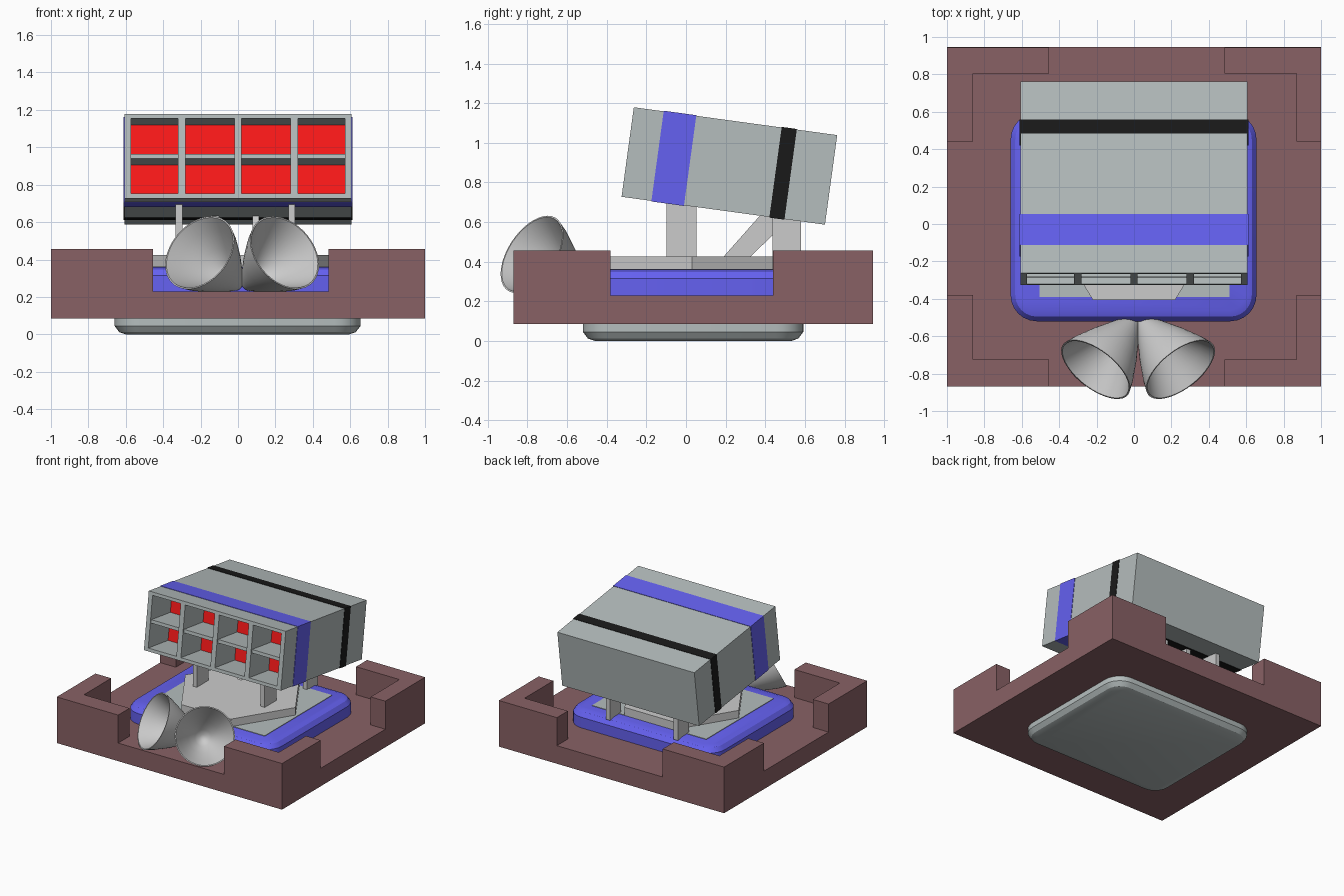
import bpy, bmesh
from math import sin, cos, pi, radians
from mathutils import Matrix, Vector

if "Cube" in bpy.data.objects:
    bpy.data.objects.remove(bpy.data.objects["Cube"])


def material(name, rgb):
    m = bpy.data.materials.new(name)
    m.diffuse_color = (*rgb, 1)
    m.use_nodes = True
    m.node_tree.nodes["Principled BSDF"].inputs["Base Color"].default_value = m.diffuse_color
    return m


BROWN = material("brown", (0.25, 0.12, 0.13))
BLUE = material("blue", (0.13, 0.12, 0.88))
STEEL = material("steel", (0.46, 0.51, 0.51))
RED = material("red", (1.0, 0.01, 0.01))
BLACK = material("black", (0.01, 0.01, 0.01))


def finish(name, bm, mat=None, matrix=None):
    bmesh.ops.recalc_face_normals(bm, faces=bm.faces[:])
    me = bpy.data.meshes.new(name)
    bm.to_mesh(me)
    bm.free()
    ob = bpy.data.objects.new(name, me)
    bpy.context.collection.objects.link(ob)
    if mat:
        me.materials.append(mat)
    if matrix:
        ob.matrix_world = matrix
    return ob


def add_box(bm, x, y, z):
    c = Vector([(a + b) / 2 for a, b in (x, y, z)])
    s = [b - a for a, b in (x, y, z)]
    bmesh.ops.create_cube(bm, size=1, matrix=Matrix.Translation(c) @ Matrix.Diagonal((*s, 1)))


def add_loft(bm, loops):
    rings = [[bm.verts.new(p) for p in loop] for loop in loops]
    n = len(rings[0])
    for a, b in zip(rings, rings[1:]):
        for i in range(n):
            bm.faces.new((a[i], a[(i + 1) % n], b[(i + 1) % n], b[i]))
    bm.faces.new(rings[0])
    bm.faces.new(rings[-1])


def boxes(name, parts, mat=None, matrix=None):
    bm = bmesh.new()
    for p in parts:
        add_box(bm, *p)
    return finish(name, bm, mat, matrix)


def smooth(ob, angle):
    bpy.ops.object.select_all(action='DESELECT')
    ob.select_set(True)
    bpy.context.view_layer.objects.active = ob
    bpy.ops.object.shade_smooth_by_angle(angle=radians(angle))


# Square base with four L-shaped corner walls
bm = bmesh.new()
add_box(bm, (-1, 1), (-0.87, 0.945), (0.085, 0.23))
for xo, xi, xe in ((-1, -0.86, -0.455), (1, 0.87, 0.485)):
    for yo, yi, ye in ((-0.87, -0.725, -0.38), (0.945, 0.805, 0.44)):
        plan = [(xo, yo), (xe, yo), (xe, yi), (xi, yi), (xi, ye), (xo, ye)]
        add_loft(bm, [[(x, y, z) for x, y in plan] for z in (0.23, 0.455)])
finish("base_with_corner_walls", bm, BROWN)


# Rounded pad: steel underside, blue top
def rounded_slab(name, levels, mat, radius=0.14, seg=6):
    x0, x1, y0, y1 = -0.66, 0.655, -0.52, 0.592
    loops = []
    for z, inset in levels:
        r = radius - inset
        loop = []
        for k, (cx, cy) in enumerate(((x1 - radius, y1 - radius), (x0 + radius, y1 - radius),
                                      (x0 + radius, y0 + radius), (x1 - radius, y0 + radius))):
            for i in range(seg + 1):
                a = (k + i / seg) * pi / 2
                loop.append((cx + r * cos(a), cy + r * sin(a), z))
        loops.append(loop)
    bm = bmesh.new()
    add_loft(bm, loops)
    smooth(finish(name, bm, mat), 25)


rounded_slab("pad_underside", [(0, 0.06), (0.012, 0.025), (0.045, 0), (0.2, 0)], STEEL)
rounded_slab("pad_top", [(0.2, 0), (0.315, 0), (0.348, 0.025), (0.36, 0.06)], BLUE)
boxes("pad_panel", [((-0.505, 0.51), (-0.39, 0.465), (0.35, 0.364))], STEEL)

# Six-sided turret platform
hexagon = [(-0.22, -0.405), (0.22, -0.405), (0.49, 0.03), (0.22, 0.465), (-0.22, 0.465), (-0.49, 0.03)]
bm = bmesh.new()
add_loft(bm, [[(x, y, z) for x, y in hexagon] for z in (0.355, 0.425)])
finish("turret_platform", bm)


# Support posts and braces, as side profiles with a small thickness
def side_plates(name, profile, centres):
    bm = bmesh.new()
    for c in centres:
        add_loft(bm, [[(x, y, z) for y, z in profile] for x in (c - 0.018, c + 0.018)])
    finish(name, bm)


side_plates("front_posts", [(-0.098, 0.42), (0.053, 0.42), (0.053, 0.69), (-0.098, 0.71)], (-0.315, 0.288))
side_plates("rear_posts", [(0.436, 0.35), (0.58, 0.35), (0.58, 0.615), (0.436, 0.635)], (-0.315, 0.288))
side_plates("diagonal_braces", [(0.185, 0.42), (0.32, 0.42), (0.48, 0.575), (0.48, 0.625), (0.38, 0.64)],
            (-0.12, 0.095))

# Tilted launcher box, built in its own frame
M = Matrix.Translation((0, 0.219, 0.883)) @ Matrix.Rotation(radians(-7.8), 4, 'X')
W, L, H, T = 0.608, 0.518, 0.228, 0.036
DEEP = -0.258
front = (-L, DEEP)
shell = [((-W, W), (DEEP, L), (-H, H))]
for s in (-1, 1):
    shell.append((sorted((s * W, s * (W - T))), front, (-H, H)))
    shell.append(((-W + T, W - T), front, sorted((s * H, s * (H - 0.025)))))
boxes("launcher_shell", shell, STEEL, M)
dividers = [((x - 0.02, x + 0.02), front, (-H + 0.025, H - 0.025)) for x in (-0.302, 0, 0.302)]
edges = [-W + T, -0.322, -0.282, -0.02, 0.02, 0.282, 0.322, W - T]
cells = list(zip(edges[::2], edges[1::2]))
dividers += [(c, (-L + 0.01, DEEP), (-0.013, 0.013)) for c in cells]
boxes("cell_dividers", dividers, STEEL, M)
rows = ((-H + 0.025, -0.013), (0.013, H - 0.025))
boxes("red_cell_backs", [(c, (DEEP - 0.006, DEEP + 0.01), r) for c in cells for r in rows], RED, M)


# Coloured bands wrapped around the launcher
def band(name, y, mat, e=0.003):
    parts = []
    for s in (-1, 1):
        parts.append((sorted((s * (W + e), s * (W - e))), y, (-H - e, H + e)))
        parts.append(((-W + e, W - e), y, sorted((s * (H + e), s * (H - e)))))
    boxes(name, parts, mat, M)


band("blue_band", (-0.366, -0.20), BLUE)
band("black_band", (0.235, 0.312), BLACK)

# Two flared horns, turned from a profile and aimed outward and up
profile = [(0, 0), (0.035, 0), (0.085, 0.08), (0.15, 0.2), (0.2, 0.31), (0.22, 0.37),
           (0.212, 0.37), (0.175, 0.3), (0.115, 0.2), (0.06, 0.13), (0.025, 0.1), (0, 0.095)]
for side, name in ((-1, "left_horn"), (1, "right_horn")):
    bm = bmesh.new()
    vs = [bm.verts.new((r, 0, h)) for r, h in profile]
    es = [bm.edges.new(p) for p in zip(vs, vs[1:])]
    bmesh.ops.spin(bm, geom=vs + es, cent=(0, 0, 0), axis=(0, 0, 1), angle=2 * pi, steps=40)
    bmesh.ops.remove_doubles(bm, verts=bm.verts[:], dist=0.0005)
    tip = Vector((0.022 + side * 0.025, -0.52, 0.265))
    mouth = Vector((0.022 + side * 0.225, -0.775, 0.435))
    turn = (mouth - tip).to_track_quat('Z', 'Y').to_matrix().to_4x4()
    smooth(finish(name, bm, None, Matrix.Translation(tip) @ turn), 40)
